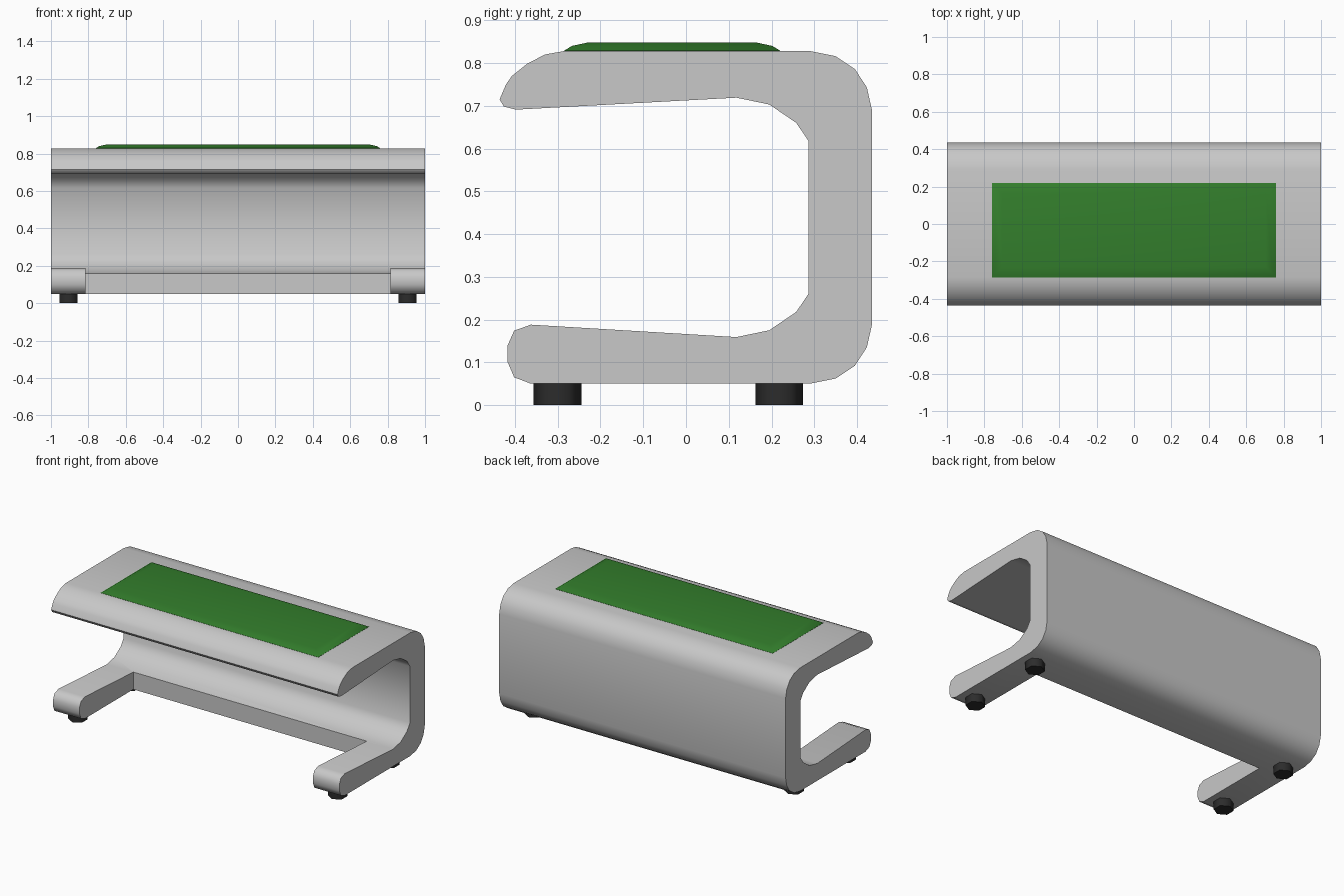
import bpy, bmesh, math
from mathutils import Matrix

cube = bpy.data.objects.get("Cube")
if cube:
    bpy.data.objects.remove(cube, do_unlink=True)


def material(name, colour):
    mat = bpy.data.materials.new(name)
    mat.use_nodes = True
    mat.diffuse_color = colour
    bsdf = mat.node_tree.nodes["Principled BSDF"]
    bsdf.inputs["Base Color"].default_value = colour
    bsdf.inputs["Roughness"].default_value = 0.6
    return mat


def make_object(name, bm, mat=None):
    bmesh.ops.recalc_face_normals(bm, faces=bm.faces)
    mesh = bpy.data.meshes.new(name)
    bm.to_mesh(mesh)
    bm.free()
    obj = bpy.data.objects.new(name, mesh)
    bpy.context.collection.objects.link(obj)
    if mat:
        mesh.materials.append(mat)
    return obj


def activate(obj):
    bpy.ops.object.select_all(action="DESELECT")
    obj.select_set(True)
    bpy.context.view_layer.objects.active = obj


def smooth(obj, degrees):
    activate(obj)
    bpy.ops.object.shade_smooth_by_angle(angle=math.radians(degrees))


def extrude_profile(points, x0, x1):
    """Solid made by sweeping a (y, z) outline along x."""
    bm = bmesh.new()
    face = bm.faces.new([bm.verts.new((x0, y, z)) for y, z in points])
    swept = bmesh.ops.extrude_face_region(bm, geom=[face])["geom"]
    moved = [v for v in swept if isinstance(v, bmesh.types.BMVert)]
    bmesh.ops.translate(bm, verts=moved, vec=(x1 - x0, 0, 0))
    return bm


grey = material("light grey", (0.58, 0.58, 0.58, 1))
green = material("green", (0.033, 0.21, 0.025, 1))
black = material("black", (0.025, 0.025, 0.025, 1))

# C-shaped outline: the back bends are mirrored about the mid height
MID = 0.439


def flip(points):
    return [(y, 2 * MID - z) for y, z in reversed(points)]


outer_bend = [(0.29, 0.828), (0.35, 0.816), (0.395, 0.786), (0.423, 0.743), (0.435, 0.69)]
inner_bend = [(0.287, 0.617), (0.258, 0.66), (0.195, 0.703), (0.118, 0.719)]
top_lip = [(-0.398, 0.691), (-0.426, 0.698), (-0.436, 0.715), (-0.421, 0.75),
           (-0.407, 0.77), (-0.372, 0.798), (-0.33, 0.82), (-0.285, 0.828)]
foot_tip = [(-0.363, 0.05), (-0.402, 0.065), (-0.417, 0.1),
            (-0.417, 0.14), (-0.402, 0.174), (-0.363, 0.188)]
outline = (top_lip + outer_bend + flip(outer_bend) + foot_tip
           + flip(inner_bend) + inner_bend)
body = make_object("body", extrude_profile(outline, -1, 1), grey)

# Opening between the two lower arms
opening = [(-0.6, -0.1), (0.12, -0.1), (0.12, 0.4), (-0.6, 0.4)]
cutter = make_object("opening_cutter", extrude_profile(opening, -0.815, 0.815))
cutter.hide_render = True
cut = body.modifiers.new("opening", "BOOLEAN")
cut.operation = "DIFFERENCE"
cut.solver = "EXACT"
cut.object = cutter
activate(body)
bpy.ops.object.modifier_apply(modifier="opening")
bpy.data.objects.remove(cutter, do_unlink=True)
smooth(body, 50)

# Padded panel on top, with a softened rim
bm = bmesh.new()
rings = []
for inset, z in [(0, 0.82), (0, 0.829), (0.018, 0.84), (0.055, 0.848)]:
    x, back, front = 0.76 - inset, 0.22 - inset, -0.285 + inset
    corners = [(-x, front), (x, front), (x, back), (-x, back)]
    rings.append([bm.verts.new((a, b, z)) for a, b in corners])
for low, high in zip(rings, rings[1:]):
    for i in range(4):
        j = (i + 1) % 4
        bm.faces.new((low[i], low[j], high[j], high[i]))
bm.faces.new(rings[-1])
bm.faces.new(rings[0][::-1])
smooth(make_object("top_panel", bm, green), 45)

# Six-sided feet under the arms
for side, sx in (("left", 1), ("right", -1)):
    for end, y in (("front", -0.301), ("back", 0.218)):
        bm = bmesh.new()
        bmesh.ops.create_cone(
            bm, cap_ends=True, segments=6, radius1=0.056, radius2=0.056, depth=0.055,
            matrix=Matrix.Translation((sx * 0.907, y, 0.0275)))
        # Put corners, not flats, towards the front and back
        if max(v.co.y for v in bm.verts) - y < 0.052:
            bmesh.ops.rotate(bm, verts=bm.verts, cent=(sx * 0.907, y, 0),
                             matrix=Matrix.Rotation(math.radians(30), 3, "Z"))
        smooth(make_object(f"{end}_{side}_foot", bm, black), 65)
